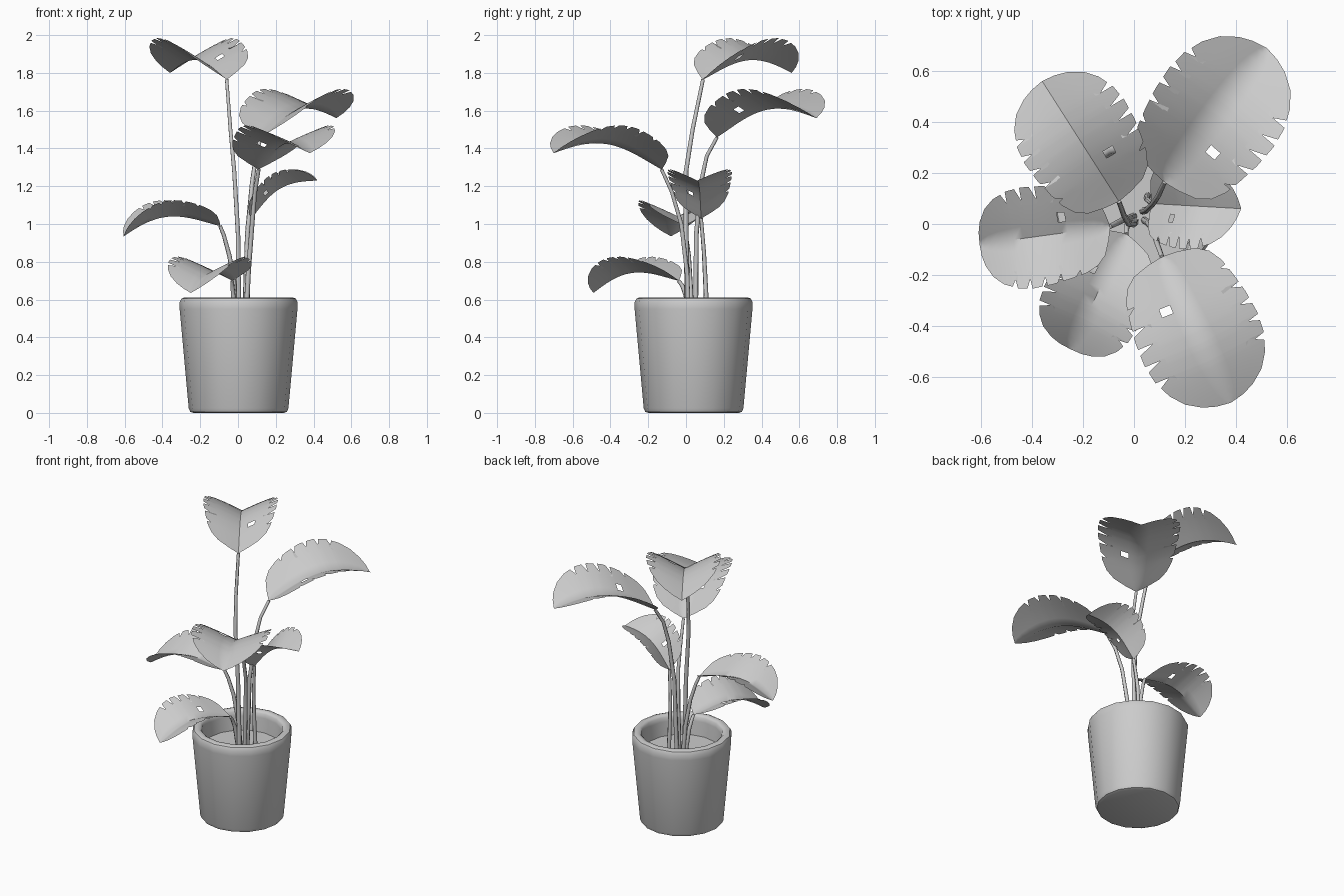
import bpy, bmesh, math
from mathutils import Vector

if "Cube" in bpy.data.objects:
    bpy.data.objects.remove(bpy.data.objects["Cube"])

CENTRE = Vector((0.003, 0.04, 0))


def add_mesh(name, bm, angle):
    bmesh.ops.recalc_face_normals(bm, faces=bm.faces)
    me = bpy.data.meshes.new(name)
    bm.to_mesh(me)
    bm.free()
    ob = bpy.data.objects.new(name, me)
    bpy.context.collection.objects.link(ob)
    bpy.ops.object.select_all(action='DESELECT')
    ob.select_set(True)
    bpy.context.view_layer.objects.active = ob
    bpy.ops.object.shade_smooth_by_angle(angle=math.radians(angle))
    return ob


def lathe(name, profile, sides=16):
    bm = bmesh.new()
    rings = []
    for r, z in profile:
        rings.append([bm.verts.new(CENTRE + Vector((r * math.cos(2 * math.pi * i / sides),
                                                    r * math.sin(2 * math.pi * i / sides), z)))
                      for i in range(sides)])
    for a, b in zip(rings, rings[1:]):
        for i in range(sides):
            j = (i + 1) % sides
            bm.faces.new((a[i], a[j], b[j], b[i]))
    bm.faces.new(rings[0])
    bm.faces.new(rings[-1])
    return add_mesh(name, bm, 40)


# Pot with rounded rim, and the soil inside it
lathe("pot", [(0.24, 0), (0.256, 0.006), (0.264, 0.025), (0.312, 0.55), (0.313, 0.585),
              (0.303, 0.605), (0.285, 0.612), (0.265, 0.61), (0.253, 0.598), (0.25, 0.57), (0.24, 0.45)])
lathe("soil", [(0.241, 0.465), (0.245, 0.475)])

# Leaf half outline: distance along the midrib, half width
OUTLINE = [(0, 0.02), (0.015, 0.10), (0.05, 0.21), (0.11, 0.28), (0.2, 0.325), (0.31, 0.35),
           (0.45, 0.375), (0.6, 0.385), (0.72, 0.37), (0.83, 0.325), (0.91, 0.26),
           (0.965, 0.17), (0.99, 0.09), (1, 0.0)]
NOTCHES = [(0.26, 0.06), (0.40, 0.10), (0.52, 0.115), (0.635, 0.11), (0.75, 0.09)]
ROWS = [0, 0.24, 0.44, 0.66, 1]


def half_width(u):
    for (a, wa), (b, wb) in zip(OUTLINE, OUTLINE[1:]):
        if u <= b:
            return wa + (wb - wa) * (u - a) / (b - a)
    return 0


def leaf_columns():
    cols = {u: 0 for u, _ in OUTLINE}
    cols.update({0.365: 0})
    for u, depth in NOTCHES:
        cols.update({u - 0.024: 0, u: depth, u + 0.016: 0})
    return sorted(cols.items())


def leaf(name, base, tip, fold, bulge, wide=1.0):
    base, tip = Vector(base), Vector(tip)
    length = (tip - base).length
    f = (tip - base) / length
    s = f.cross(Vector((0, 0, 1))).normalized()
    n = s.cross(f)
    bm = bmesh.new()
    cols = leaf_columns()
    for side in (1, -1):
        grid = []
        for u, depth in cols:
            w = half_width(u)
            line = []
            for t in ROWS:
                v = w * t - (depth if t == 1 else 0)
                # notches lean back toward the stem
                uu = u - (0.03 if depth and t == 1 else 0)
                h = bulge * math.sin(math.pi * uu ** 1.1) + fold * v * (1.1 - 0.3 * v)
                line.append(bm.verts.new(base + length * (f * uu + s * side * v * wide + n * h)))
            grid.append(line)
        for i in range(len(cols) - 1):
            for j in range(len(ROWS) - 1):
                # small hole on the right half
                if side == 1 and j == 1 and 0.30 < cols[i][0] < 0.36:
                    continue
                q = [grid[i][j], grid[i + 1][j], grid[i + 1][j + 1], grid[i][j + 1]]
                bm.faces.new(q if side == -1 else q[::-1])
    bmesh.ops.remove_doubles(bm, verts=bm.verts, dist=0.0005)
    bmesh.ops.dissolve_degenerate(bm, edges=bm.edges, dist=0.0001)
    ob = add_mesh(name, bm, 50)
    if sum(p.normal.z for p in ob.data.polygons) < 0:
        ob.data.flip_normals()


def stem(name, points, r=0.013):
    cu = bpy.data.curves.new(name, 'CURVE')
    cu.dimensions = '3D'
    cu.bevel_depth = r
    cu.bevel_resolution = 1
    cu.use_fill_caps = True
    sp = cu.splines.new('POLY')
    sp.points.add(len(points) - 1)
    for i, (p, q) in enumerate(zip(sp.points, points)):
        p.co = (*q, 1)
        p.radius = 1.1 - 0.35 * i / (len(points) - 1)
    bpy.context.collection.objects.link(bpy.data.objects.new(name, cu))


# Leaves: base, tip, fold, bulge, width, then stem points from soil up to the base
PLANTS = [
    ("tall", (-0.06, 0.09, 1.765), (-0.36, 0.56, 1.80), 0.55, 0.15, 1.08,
     [(0.005, 0.01, 0.46), (0.0, 0.0, 0.95), (-0.02, 0.0, 1.28), (-0.04, 0.035, 1.5)]),
    ("back_right", (0.12, 0.165, 1.46), (0.52, 0.69, 1.56), 0.42, 0.14, 1.0,
     [(0.035, 0.05, 0.46), (0.05, 0.055, 0.95), (0.075, 0.08, 1.22), (0.095, 0.11, 1.36)]),
    ("front_right", (0.11, -0.13, 1.29), (0.38, -0.70, 1.375), 0.40, 0.14, 1.0,
     [(0.04, 0.015, 0.46), (0.055, 0.005, 0.75), (0.075, -0.025, 1.0), (0.09, -0.075, 1.17)]),
    ("right", (0.07, 0.08, 1.03), (0.42, 0.06, 1.23), 0.55, 0.15, 1.1,
     [(0.055, 0.11, 0.46), (0.05, 0.105, 0.65), (0.052, 0.095, 0.85)]),
    ("left", (-0.095, -0.01, 0.99), (-0.605, -0.08, 0.935), 0.45, 0.15, 1.0,
     [(0.0, 0.03, 0.46), (-0.015, 0.025, 0.65), (-0.045, 0.015, 0.83), (-0.075, 0.0, 0.94)]),
    ("low_front", (-0.03, -0.04, 0.70), (-0.25, -0.49, 0.635), 0.45, 0.15, 1.03,
     [(-0.01, 0.02, 0.46), (-0.025, 0.0, 0.62), (-0.03, -0.02, 0.675)]),
]
for name, base, tip, fold, bulge, wide, path in PLANTS:
    leaf(name + "_leaf", base, tip, fold, bulge, wide)
    stem(name + "_stem", path + [base])
